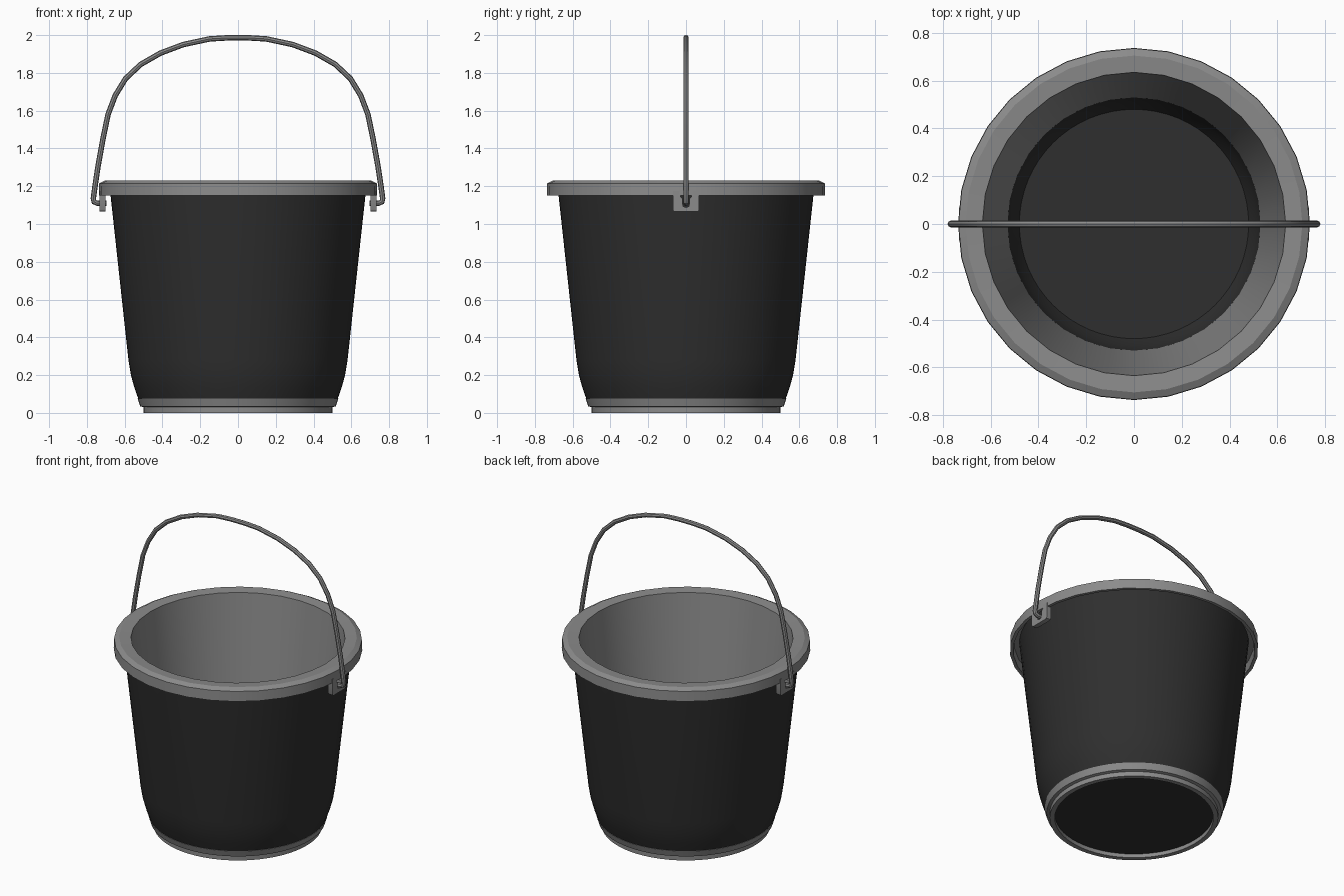
import bpy, bmesh, math

if "Cube" in bpy.data.objects:
    bpy.data.objects.remove(bpy.data.objects["Cube"])


def material(name, v):
    m = bpy.data.materials.new(name)
    m.diffuse_color = (v, v, v, 1)
    m.use_nodes = True
    m.node_tree.nodes["Principled BSDF"].inputs["Base Color"].default_value = m.diffuse_color
    return m


GREY = material("mid grey", 0.26)
DARK = material("charcoal", 0.028)


def finish(name, bm, mat):
    bmesh.ops.remove_doubles(bm, verts=bm.verts, dist=1e-5)
    bmesh.ops.recalc_face_normals(bm, faces=bm.faces)
    me = bpy.data.meshes.new(name)
    bm.to_mesh(me)
    bm.free()
    ob = bpy.data.objects.new(name, me)
    bpy.context.collection.objects.link(ob)
    me.materials.append(mat)
    smooth(ob)
    return ob


def smooth(ob):
    bpy.ops.object.select_all(action='DESELECT')
    ob.select_set(True)
    bpy.context.view_layer.objects.active = ob
    bpy.ops.object.shade_smooth_by_angle(angle=math.radians(30))


def lathe(name, profile, segs, mat):
    """Revolve a closed (radius, height) outline round the z axis."""
    bm = bmesh.new()
    rings = []
    for i in range(segs):
        a = 2 * math.pi * i / segs
        rings.append([bm.verts.new((r * math.cos(a), r * math.sin(a), z)) for r, z in profile])
    n = len(profile)
    for i in range(segs):
        p, q = rings[i], rings[(i + 1) % segs]
        for j in range(n):
            k = (j + 1) % n
            if profile[j][0] == 0 and profile[k][0] == 0:
                continue
            bm.faces.new((p[j], q[j], q[k], p[k]))
    return finish(name, bm, mat)


# Dark outer shell with floor
lathe("bucket_body", [
    (0, 0.025), (0.48, 0.025), (0.50, 0.07), (0.528, 0.075), (0.549, 0.135),
    (0.567, 0.20), (0.580, 0.28), (0.680, 1.20), (0.66, 1.20), (0.556, 0.40),
    (0.53, 0.20), (0.51, 0.12), (0.48, 0.06), (0, 0.06)], 64, DARK)

# Grey inner lining, flat rim and hanging lip in one piece
lathe("rim_and_lining", [
    (0.53, 0.20), (0.635, 1.225), (0.705, 1.23), (0.735, 1.215), (0.737, 1.15),
    (0.717, 1.15), (0.712, 1.20), (0.645, 1.20), (0.54, 0.20)], 32, GREY)

# Stepped grey base ring
lathe("base_ring", [
    (0.47, 0), (0.50, 0), (0.50, 0.03), (0.518, 0.035), (0.531, 0.075),
    (0.49, 0.075), (0.47, 0.03)], 64, GREY)

# Notched ears that hold the handle
half = [(0.0, 1.088), (0.014, 1.092), (0.018, 1.105), (0.018, 1.135), (0.03, 1.145),
        (0.03, 1.175), (0.07, 1.175), (0.07, 1.078), (0.066, 1.069), (0.057, 1.065)]
outline = half + [(-y, z) for y, z in reversed(half[1:])]
for side, label in ((1, "right"), (-1, "left")):
    bm = bmesh.new()
    face = bm.faces.new([bm.verts.new((side * 0.702, y, z)) for y, z in outline])
    ext = bmesh.ops.extrude_face_region(bm, geom=[face])
    for v in ext["geom"]:
        if isinstance(v, bmesh.types.BMVert):
            v.co.x += side * 0.031
    finish(label + "_handle_ear", bm, GREY)

# Arched wire handle with inward hooked ends
arc = [(0.695, 1.11), (0.745, 1.11), (0.762, 1.117), (0.766, 1.135), (0.757, 1.20),
       (0.742, 1.30), (0.715, 1.45), (0.688, 1.58), (0.650, 1.68), (0.595, 1.77),
       (0.515, 1.845), (0.41, 1.905), (0.29, 1.95), (0.15, 1.98), (0.05, 1.986)]
path = [(-x, z) for x, z in arc] + list(reversed(arc))
cu = bpy.data.curves.new("handle", 'CURVE')
cu.dimensions = '3D'
cu.bevel_depth = 0.0145
cu.bevel_resolution = 2
cu.use_fill_caps = True
sp = cu.splines.new('POLY')
sp.points.add(len(path) - 1)
for p, (x, z) in zip(sp.points, path):
    p.co = (x, 0, z, 1)
handle = bpy.data.objects.new("handle", cu)
bpy.context.collection.objects.link(handle)
cu.materials.append(GREY)
bpy.ops.object.select_all(action='DESELECT')
handle.select_set(True)
bpy.context.view_layer.objects.active = handle
bpy.ops.object.convert(target='MESH')
smooth(bpy.context.view_layer.objects.active)
